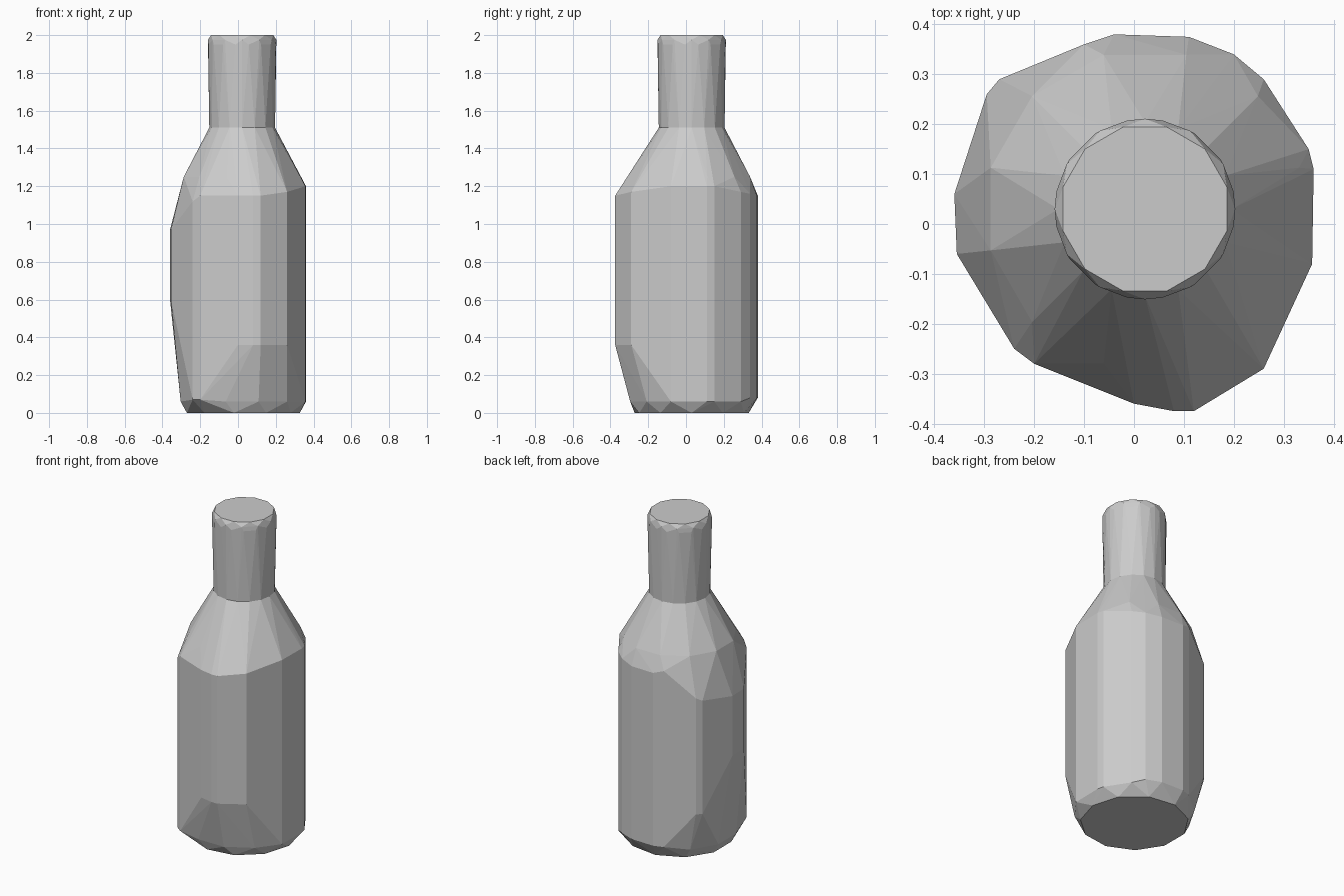
import bpy, bmesh
from math import sin, cos, tau

CX, CY = 0.022, 0.03  # bottle axis


def ring(r, z, n, turn=0.0):
    return [(CX + r * cos(tau * (i + turn) / n), CY + r * sin(tau * (i + turn) / n), z)
            for i in range(n)]


def hull(name, points):
    bm = bmesh.new()
    for p in points:
        bm.verts.new(p)
    res = bmesh.ops.convex_hull(bm, input=bm.verts)
    loose = [v for v in bm.verts if not v.link_faces]
    bmesh.ops.delete(bm, geom=loose, context='VERTS')
    bmesh.ops.dissolve_limit(bm, angle_limit=0.01, verts=bm.verts, edges=bm.edges)
    bmesh.ops.recalc_face_normals(bm, faces=bm.faces)
    me = bpy.data.meshes.new(name)
    bm.to_mesh(me)
    bm.free()
    ob = bpy.data.objects.new(name, me)
    bpy.context.collection.objects.link(ob)
    return ob


# Body outline: x, y, then the lowest and highest z of each wall edge
outline = [
    (-0.36, 0.06, 0.60, 0.97), (-0.355, -0.06, 0.60, 0.97),
    (-0.24, -0.25, 0.07, 1.12), (-0.20, -0.28, 0.07, 1.15),
    (0.00, -0.36, 0.36, 1.15), (0.08, -0.375, 0.36, 1.15),
    (0.12, -0.375, 0.36, 1.15), (0.26, -0.29, 0.36, 1.17),
    (0.357, -0.08, 0.06, 1.20), (0.36, 0.11, 0.06, 1.20),
    (0.35, 0.15, 0.06, 1.20), (0.26, 0.29, 0.06, 1.17),
    (0.20, 0.34, 0.08, 1.16), (0.11, 0.375, 0.08, 1.15),
    (-0.04, 0.38, 0.08, 1.15), (-0.10, 0.36, 0.08, 1.17),
    (-0.27, 0.29, 0.30, 1.02), (-0.295, 0.26, 0.30, 1.00),
]
body = [(x, y, z) for x, y, lo, hi in outline for z in (lo, hi)]
body += ring(0.305, 0.0, 11)          # base
body += ring(0.337, 0.06, 12, 0.5)    # base chamfer
body += ring(0.32, 1.25, 12, 0.5)     # shoulder
body += ring(0.174, 1.51, 16)         # neck joint
hull("bottle_body", body)

# Neck: slightly flared towards the rim, with a narrow rim chamfer
neck = ring(0.174, 1.51, 16) + ring(0.181, 1.95, 16, 0.5)
neck += ring(0.181, 1.975, 12) + ring(0.170, 2.0, 12, 0.5)
hull("bottle_neck", neck)
